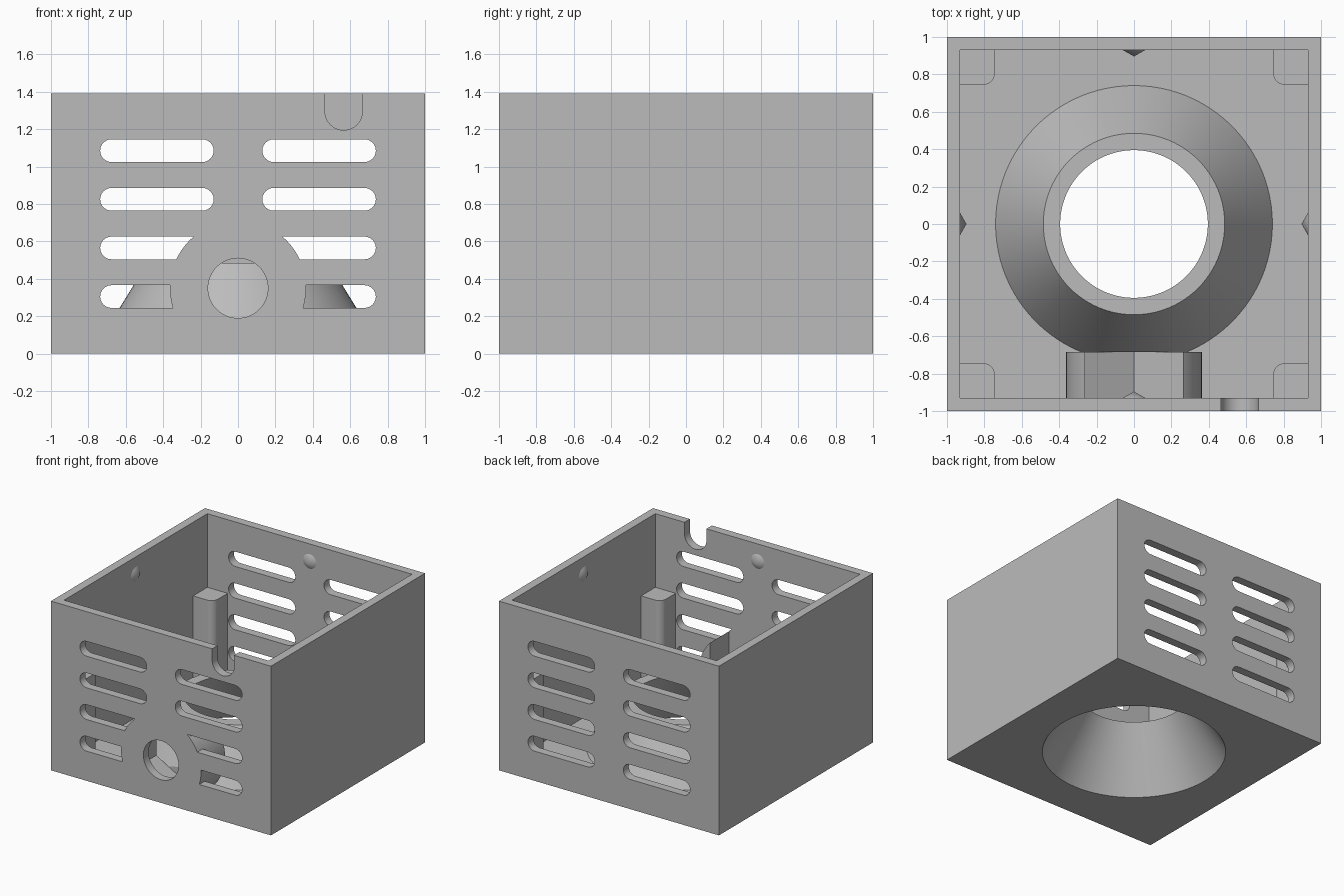
import bpy, bmesh
from math import sin, cos, pi, radians
from mathutils import Matrix, Vector

cube = bpy.data.objects.get("Cube")
if cube:
    bpy.data.objects.remove(cube, do_unlink=True)

H, WALL, INNER = 1.39, 0.07, 0.93
HOLE_Z, BOSS_R = 0.35, 0.363

grey = bpy.data.materials.new("plain grey")
grey.use_nodes = True
COLOUR = (0.5, 0.5, 0.5, 1)
grey.diffuse_color = COLOUR
grey.node_tree.nodes["Principled BSDF"].inputs["Base Color"].default_value = COLOUR


def finish(name, bm):
    bmesh.ops.recalc_face_normals(bm, faces=bm.faces)
    mesh = bpy.data.meshes.new(name)
    bm.to_mesh(mesh)
    bm.free()
    mesh.materials.append(grey)
    obj = bpy.data.objects.new(name, mesh)
    bpy.context.collection.objects.link(obj)
    return obj


def extrude(bm, points, start, end, axis="y"):
    """Extrude an outline: (x, z) along y, or (x, y) along z."""
    if axis == "y":
        place, step = (lambda u, v: (u, start, v)), Vector((0, end - start, 0))
    else:
        place, step = (lambda u, v: (u, v, start)), Vector((0, 0, end - start))
    face = bm.faces.new([bm.verts.new(place(u, v)) for u, v in points])
    new = bmesh.ops.extrude_face_region(bm, geom=[face], use_keep_orig=True)["geom"]
    bmesh.ops.translate(bm, vec=step, verts=[g for g in new if isinstance(g, bmesh.types.BMVert)])


def prism(name, points, start, end, axis="y"):
    bm = bmesh.new()
    extrude(bm, points, start, end, axis)
    return finish(name, bm)


def arc(cx, cy, r, a0, a1, n):
    return [(cx + r * cos(a0 + (a1 - a0) * i / n), cy + r * sin(a0 + (a1 - a0) * i / n))
            for i in range(n + 1)]


def circle(cx, cy, r, n=64):
    return arc(cx, cy, r, 0, 2 * pi, n)[:-1]


def square(s):
    return [(-s, -s), (s, -s), (s, s), (-s, s)]


def cone(name, r1, r2, z1, z2, n=96):
    bm = bmesh.new()
    bmesh.ops.create_cone(bm, cap_ends=True, segments=n, radius1=r1, radius2=r2,
                          depth=z2 - z1, matrix=Matrix.Translation((0, 0, (z1 + z2) / 2)))
    return finish(name, bm)


def combine(obj, other, operation):
    mod = obj.modifiers.new(operation, "BOOLEAN")
    mod.object, mod.operation, mod.solver = other, operation, "EXACT"
    bpy.context.view_layer.objects.active = obj
    bpy.ops.object.modifier_apply(modifier=mod.name)
    bpy.data.objects.remove(other, do_unlink=True)


def vent_slots(name, y1, y2):
    bm = bmesh.new()
    r = 0.061
    for row in range(4):
        z = 0.305 + 0.26 * row
        for side in (-1, 1):
            a, b = sorted((side * (0.13 + r), side * (0.737 - r)))
            extrude(bm, arc(b, z, r, -pi / 2, pi / 2, 12) + arc(a, z, r, pi / 2, 3 * pi / 2, 12), y1, y2)
    return finish(name, bm)


# Open box
housing = prism("housing", square(1), 0, H, "z")
combine(housing, prism("cavity", square(INNER), WALL, H + 0.2, "z"), "DIFFERENCE")

# Vent slots, front ones stop around the round boss
front_slots = vent_slots("front_slots", -1.1, -0.88)
combine(front_slots, prism("slot_stop", circle(0, HOLE_Z, BOSS_R + 0.001), -1.2, -0.8), "DIFFERENCE")
combine(housing, front_slots, "DIFFERENCE")
combine(housing, vent_slots("back_slots", 0.88, 1.1), "DIFFERENCE")

# Funnel and round boss behind the front wall
combine(housing, cone("funnel", 0.771, 0.485, 0.02, 0.485), "UNION")
boss = [(x, max(z, 0.03)) for x, z in circle(0, HOLE_Z, BOSS_R)]
boss = [p for i, p in enumerate(boss)
        if p[1] > 0.03 or boss[i - 1][1] > 0.03 or boss[(i + 1) % len(boss)][1] > 0.03]
combine(housing, prism("boss", boss, -INNER - 0.002, -0.685), "UNION")

# Nut pocket open at the top, cable hole, funnel bore, rim notch
half = 0.262
pocket = [(0, 0.05), (half, 0.2), (half, 0.8), (-half, 0.8), (-half, 0.2)]
combine(housing, prism("nut_pocket", pocket, -INNER - 0.001, -0.684), "DIFFERENCE")
combine(housing, prism("front_hole", circle(0, HOLE_Z, 0.16), -1.1, -0.9), "DIFFERENCE")
combine(housing, cone("bore", 0.751, 0.334, -0.1, 0.585), "DIFFERENCE")
notch = arc(0.565, 1.295, 0.1, pi, 2 * pi, 20) + [(0.665, 1.6), (0.465, 1.6)]
combine(housing, prism("rim_notch", notch, -1.1, -0.9), "DIFFERENCE")

parts = [housing]

# Corner posts with a rounded inner edge
for sx, side in ((-1, "right"), (1, "left")):
    for sy, end in ((-1, "front"), (1, "back")):
        outline = [(INNER, 0.745), (INNER, INNER), (0.745, INNER)]
        outline += arc(0.805, 0.805, 0.06, pi, 3 * pi / 2, 8)
        parts.append(prism(f"{end}_{side}_post", [(sx * x, sy * y) for x, y in outline],
                           WALL, 0.785, "z"))

# Pointed snap bumps, one on each inner wall
for i, wall in enumerate(("left", "back", "right", "front")):
    bm = bmesh.new()
    bmesh.ops.create_cone(bm, cap_ends=True, segments=32, radius1=0.06, radius2=0, depth=0.034)
    bmesh.ops.transform(bm, verts=bm.verts, matrix=Matrix.Rotation(i * pi / 2, 4, "Z")
                        @ Matrix.Translation((INNER - 0.017, 0, 1.247))
                        @ Matrix.Rotation(-pi / 2, 4, "Y"))
    parts.append(finish(f"{wall}_snap_bump", bm))

# Smooth the curved surfaces, keep edges sharp
bpy.ops.object.select_all(action="DESELECT")
for obj in parts:
    obj.select_set(True)
bpy.context.view_layer.objects.active = housing
bpy.ops.object.shade_smooth_by_angle(angle=radians(25))
